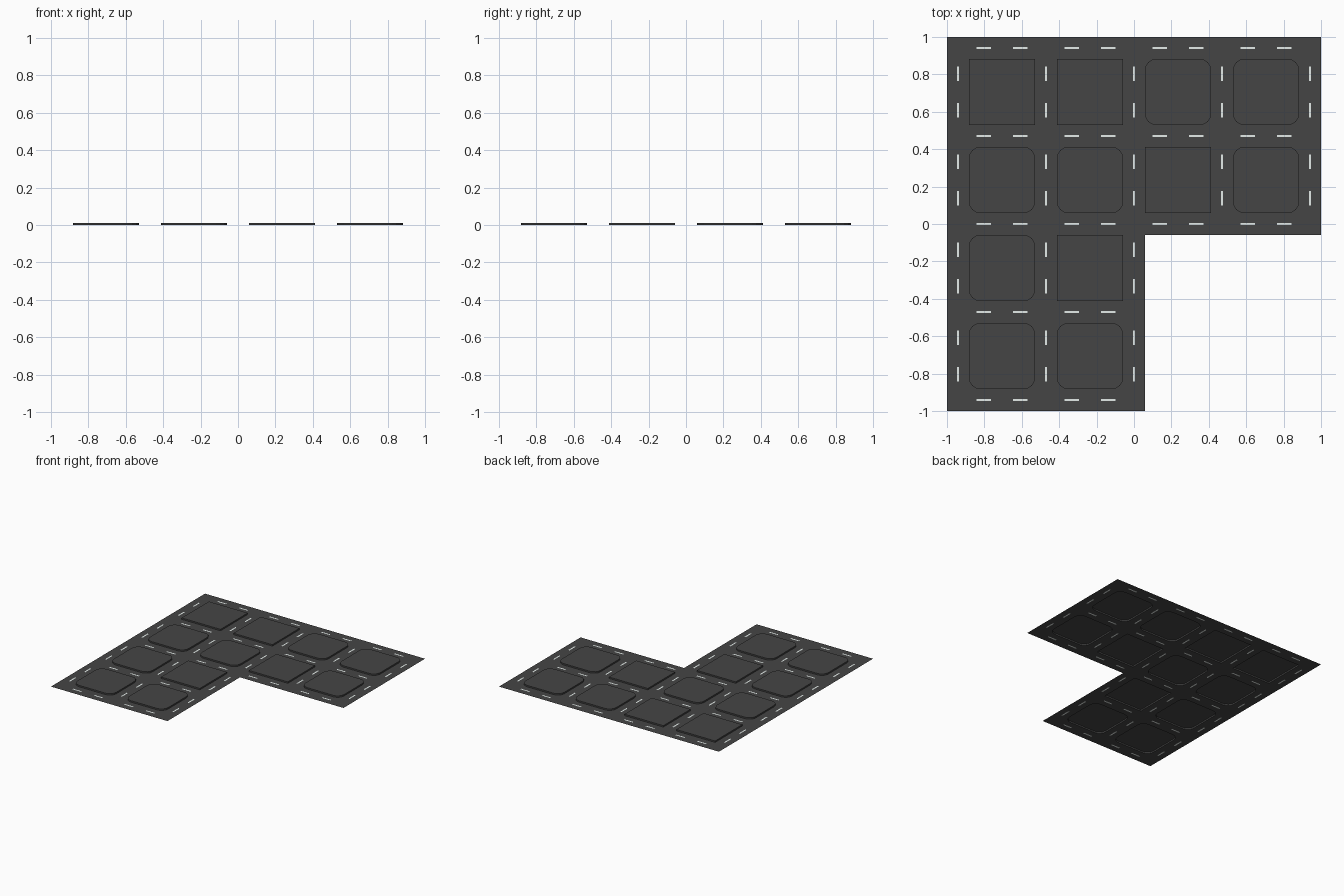
import bpy, bmesh, math

if "Cube" in bpy.data.objects:
    bpy.data.objects.remove(bpy.data.objects["Cube"])

U = 2 / 17            # road width; blocks are 3 units wide, pitch is 4 units
H = 0.012             # block height
R = 0.5               # corner radius of rounded blocks, in units
ROUND = {(2, 3), (3, 3), (0, 2), (1, 2), (3, 2), (0, 1), (0, 0), (1, 0)}
SQUARE = {(0, 3), (1, 3), (2, 2), (1, 1)}


def material(name, rgb):
    m = bpy.data.materials.new(name)
    m.diffuse_color = (*rgb, 1)
    m.use_nodes = True
    m.node_tree.nodes["Principled BSDF"].inputs["Base Color"].default_value = m.diffuse_color
    return m


asphalt = material("asphalt", (0.06, 0.06, 0.06))
paint = material("line_paint", (0.78, 0.84, 0.82))


def finish(bm, name, mat):
    bmesh.ops.remove_doubles(bm, verts=bm.verts, dist=1e-5)
    me = bpy.data.meshes.new(name)
    bm.to_mesh(me)
    bm.free()
    me.materials.append(mat)
    bpy.context.collection.objects.link(bpy.data.objects.new(name, me))


def face(bm, pts, z=0.0):
    """Flat upward face from points in road units."""
    return bm.faces.new([bm.verts.new((x * U - 1, y * U - 1, z)) for x, y in pts])


def corner(cx, cy, q, n=4):
    """Arc points of corner quadrant q around a centre."""
    return [(cx + R * math.cos((q + k / n) * math.pi / 2),
             cy + R * math.sin((q + k / n) * math.pi / 2)) for k in range(n + 1)]


SIGNS = [(1, 1), (-1, 1), (-1, -1), (1, -1)]

# Grid lines that outline the roads, dashes and block openings
step = [0, .45, .55, 1, 4 / 3, 2, 3, 11 / 3]
cuts = [4 * i + s for i in range(5) for s in step if 4 * i + s <= 17]


def kind(v):
    """Position inside a pitch: c = road centre, r = road, d = dash span, b = gap."""
    v %= 4
    if v < 1:
        return "c" if .45 < v < .55 else "r"
    return "d" if 4 / 3 < v < 2 or 3 < v < 11 / 3 else "b"


road, dashes = bmesh.new(), bmesh.new()
for x0, x1 in zip(cuts, cuts[1:]):
    for y0, y1 in zip(cuts, cuts[1:]):
        x, y = (x0 + x1) / 2, (y0 + y1) / 2
        if x > 9 and y < 8:                      # notch of the L
            continue
        kx, ky = kind(x), kind(y)
        if kx in "db" and ky in "db":            # block opening
            continue
        target = dashes if {kx, ky} == {"c", "d"} else road
        face(target, [(x0, y0), (x1, y0), (x1, y1), (x0, y1)])

# Raised blocks, open underneath
for i, j in sorted(ROUND | SQUARE):
    cx, cy = 4 * i + 2.5, 4 * j + 2.5
    outline = []
    for q, (sx, sy) in enumerate(SIGNS):
        tip = (cx + 1.5 * sx, cy + 1.5 * sy)
        if (i, j) in ROUND:
            arc = corner(cx + (1.5 - R) * sx, cy + (1.5 - R) * sy, q)
            outline += arc
            # road surface filling the corner outside the arc
            for a, b in zip(arc, arc[1:]):
                face(road, [tip, b, a])
        else:
            outline.append(tip)
    bm = bmesh.new()
    face(bm, outline, H)
    for a, b in zip(outline, outline[1:] + outline[:1]):
        vs = [bm.verts.new((p[0] * U - 1, p[1] * U - 1, z))
              for p, z in ((a, 0), (b, 0), (b, H), (a, H))]
        bm.faces.new(vs)
    finish(bm, f"block_{i}_{j}", asphalt)

finish(road, "road", asphalt)
finish(dashes, "lane_dashes", paint)
